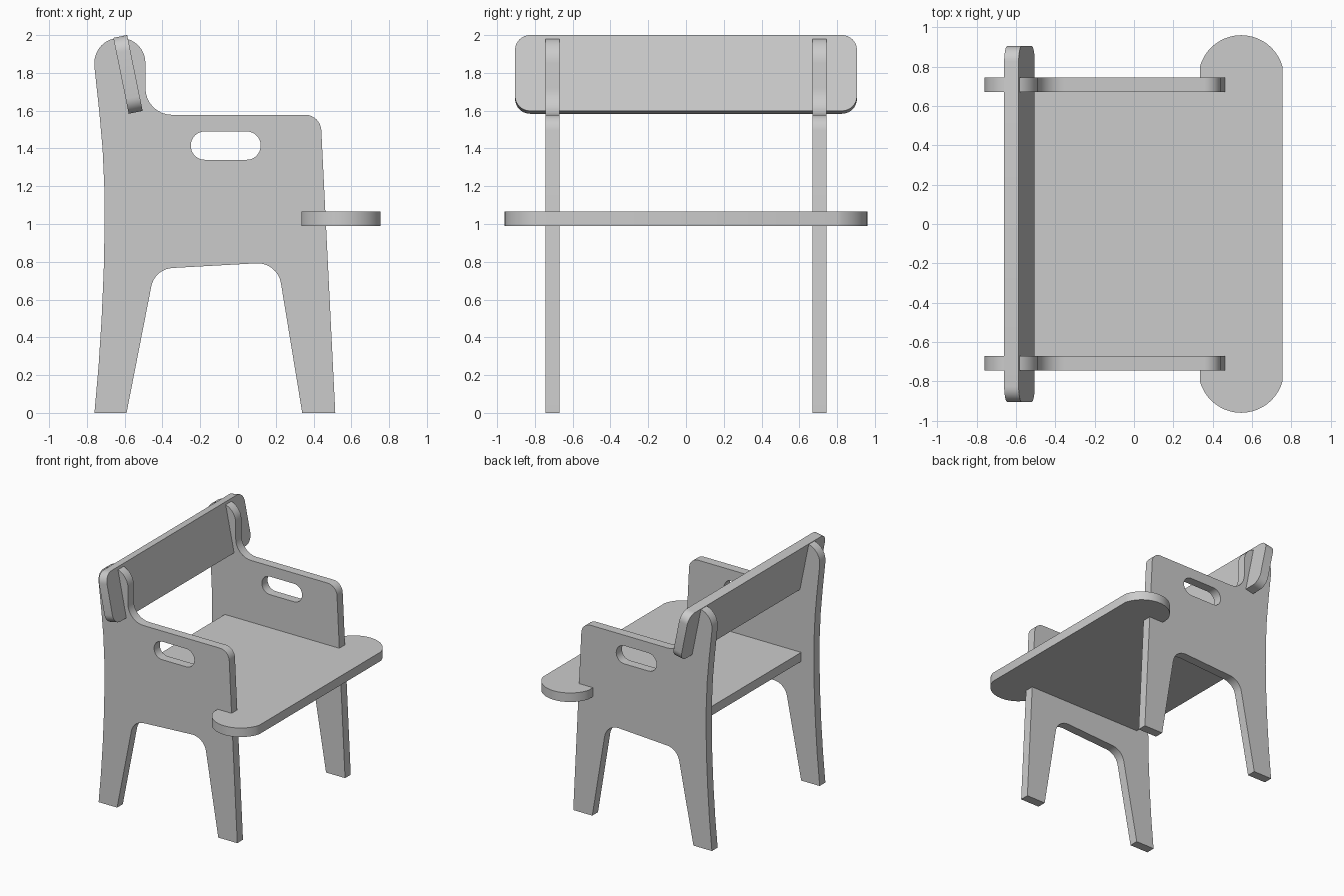
import bpy, bmesh
from math import radians, sin, cos, tan, pi
from mathutils import Matrix, Vector

if "Cube" in bpy.data.objects:
    bpy.data.objects.remove(bpy.data.objects["Cube"], do_unlink=True)

THICK = 0.075
GREY = (0.6, 0.6, 0.6, 1)
mat = bpy.data.materials.new("light grey")
mat.use_nodes = True
mat.diffuse_color = GREY
mat.node_tree.nodes["Principled BSDF"].inputs["Base Color"].default_value = GREY


def rounded(corners, steps=8):
    """Outline from (x, y, radius) corners, each corner filleted."""
    out = []
    for i, (x, y, r) in enumerate(corners):
        p = Vector((x, y))
        if r == 0:
            out.append(p)
            continue
        a = (Vector(corners[i - 1][:2]) - p).normalized()
        b = (Vector(corners[(i + 1) % len(corners)][:2]) - p).normalized()
        half = a.angle(b) / 2
        centre = p + (a + b).normalized() * (r / sin(half))
        start = p + a * (r / tan(half)) - centre
        end = p + b * (r / tan(half)) - centre
        sweep = start.angle(end)
        for k in range(steps + 1):
            t = k / steps
            out.append(centre + (start * sin((1 - t) * sweep) + end * sin(t * sweep)) / sin(sweep))
    return out


def board(name, outlines, matrix):
    """Flat board cut from outlines (first is the edge, others are holes)."""
    curve = bpy.data.curves.new(name, "CURVE")
    curve.dimensions = "2D"
    curve.fill_mode = "BOTH"
    curve.extrude = THICK / 2
    for pts in outlines:
        spline = curve.splines.new("POLY")
        spline.points.add(len(pts) - 1)
        for sp, p in zip(spline.points, pts):
            sp.co = (p[0], p[1], 0, 1)
        spline.use_cyclic_u = True
    temp = bpy.data.objects.new(name + "_outline", curve)
    bpy.context.collection.objects.link(temp)
    graph = bpy.context.evaluated_depsgraph_get()
    mesh = bpy.data.meshes.new_from_object(temp.evaluated_get(graph))
    bpy.data.objects.remove(temp, do_unlink=True)
    bm = bmesh.new()
    bm.from_mesh(mesh)
    bmesh.ops.remove_doubles(bm, verts=bm.verts, dist=0.0001)
    bmesh.ops.recalc_face_normals(bm, faces=bm.faces)
    bm.transform(matrix)
    bm.to_mesh(mesh)
    bm.free()
    mesh.materials.clear()
    mesh.materials.append(mat)
    obj = bpy.data.objects.new(name, mesh)
    bpy.context.collection.objects.link(obj)
    bpy.ops.object.select_all(action="DESELECT")
    obj.select_set(True)
    bpy.context.view_layer.objects.active = obj
    bpy.ops.object.shade_smooth_by_angle(angle=radians(30))
    return obj


# Side panels: legs, arm rest and back post in one board, with a hand hole
panel = rounded([
    (-0.76, 0, 0), (-0.738, 0.25, 0), (-0.722, 0.5, 0), (-0.711, 0.75, 0),
    (-0.706, 1.0, 0), (-0.708, 1.2, 0), (-0.717, 1.4, 0), (-0.735, 1.6, 0),
    (-0.76, 1.83, 0), (-0.763, 1.985, 0.132), (-0.49, 1.985, 0.132),
    (-0.49, 1.578, 0.14), (0.437, 1.578, 0.085), (0.515, 0, 0), (0.34, 0, 0),
    (0.209, 0.798, 0.125), (-0.441, 0.762, 0.12), (-0.59, 0, 0)])
hand_hole = rounded([(-0.25, 1.34, 0.074), (0.12, 1.34, 0.074),
                     (0.12, 1.49, 0.074), (-0.25, 1.49, 0.074)])
for name, y in (("left_side_panel", 0.7075), ("right_side_panel", -0.7075)):
    board(name, [panel, hand_hole],
          Matrix.Translation((0, y, 0)) @ Matrix.Rotation(pi / 2, 4, "X"))

# Seat: fits between the panels, with round ears wrapping their front edges
ear = [(0.545 + 0.218 * sin(a), 0.742 + 0.218 * cos(a))
       for a in (radians(-74.5 + 149 * k / 20) for k in range(21))]
half_seat = [(-0.59, 0.67), (0.335, 0.67)] + ear
seat = half_seat + [(x, -y) for x, y in reversed(half_seat)]
board("seat", [seat], Matrix.Translation((0, 0, 1.0275)))

# Backrest: rounded board, leaning back through the posts
backrest = rounded([(sx * 0.205, sy * 0.905, 0.08)
                    for sx, sy in ((-1, -1), (1, -1), (1, 1), (-1, 1))])
board("backrest", [backrest],
      Matrix.Translation((-0.5825, 0, 1.792)) @ Matrix.Rotation(radians(-101.5), 4, "Y"))
